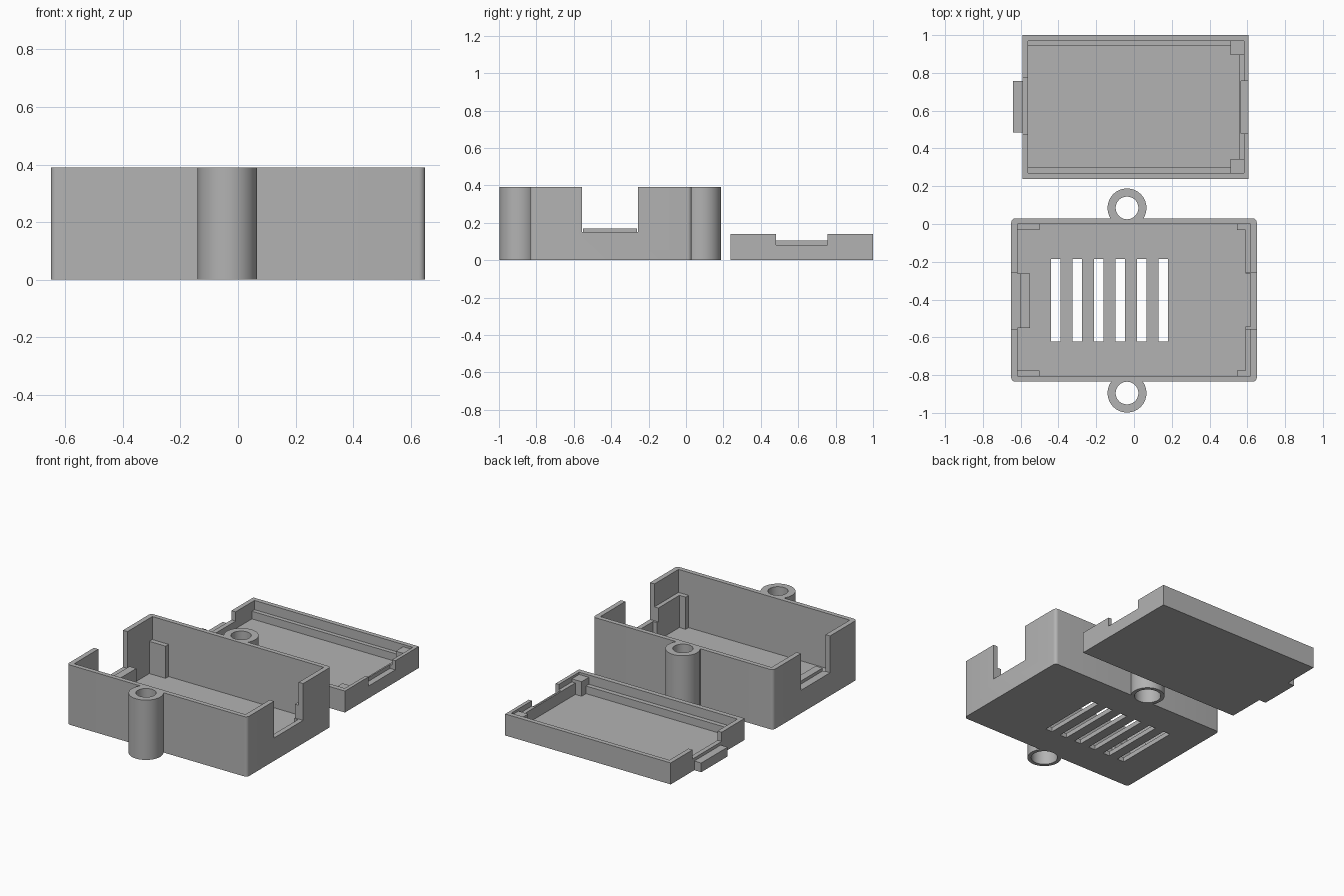
import bpy, bmesh

if "Cube" in bpy.data.objects:
    bpy.data.objects.remove(bpy.data.objects["Cube"], do_unlink=True)

grey = bpy.data.materials.new("plain_grey")
grey.use_nodes = True
COLOUR = (0.45, 0.45, 0.45, 1)
grey.diffuse_color = COLOUR
grey.node_tree.nodes["Principled BSDF"].inputs["Base Color"].default_value = COLOUR


def make(name, bm):
    mesh = bpy.data.meshes.new(name)
    bm.to_mesh(mesh)
    bm.free()
    mesh.materials.append(grey)
    ob = bpy.data.objects.new(name, mesh)
    bpy.context.collection.objects.link(ob)
    return ob


def box(name, x, y, z, round_corners=0):
    bm = bmesh.new()
    bmesh.ops.create_cube(bm, size=1)
    for v in bm.verts:
        v.co = [lim[0] if c < 0 else lim[1] for c, lim in zip(v.co, (x, y, z))]
    if round_corners:
        upright = [e for e in bm.edges if abs(e.verts[0].co.z - e.verts[1].co.z) > 0.01]
        bmesh.ops.bevel(bm, geom=upright, offset=round_corners, segments=6,
                        profile=0.5, affect='EDGES')
    return make(name, bm)


def cylinder(name, x, y, radius, z):
    bm = bmesh.new()
    bmesh.ops.create_cone(bm, cap_ends=True, segments=64, radius1=radius,
                          radius2=radius, depth=z[1] - z[0])
    bmesh.ops.translate(bm, verts=bm.verts, vec=(x, y, (z[0] + z[1]) / 2))
    return make(name, bm)


def combine(target, tool, operation):
    mod = target.modifiers.new(operation.lower(), 'BOOLEAN')
    mod.operation = operation
    mod.solver = 'EXACT'
    mod.object = tool
    bpy.context.view_layer.objects.active = target
    bpy.ops.object.modifier_apply(modifier=mod.name)
    bpy.data.objects.remove(tool, do_unlink=True)


def cut(target, tool):
    combine(target, tool, 'DIFFERENCE')


def add(target, tool):
    combine(target, tool, 'UNION')


def finish(ob):
    bpy.ops.object.select_all(action='DESELECT')
    ob.select_set(True)
    bpy.context.view_layer.objects.active = ob
    bpy.ops.object.shade_smooth_by_angle(angle=0.5)


# Case: rounded shell with a screw tube on the front and back
H, FLOOR, MID = 0.39, 0.03, -0.403
TUBE_X, TUBE_YS = -0.037, (0.085, -0.895)
case = box("case", (-0.65, 0.65), (-0.835, 0.03), (0, H), 0.022)
for y in TUBE_YS:
    add(case, cylinder("tube", TUBE_X, y, 0.103, (0, H)))
cut(case, box("cavity", (-0.618, 0.618), (-0.805, 0), (FLOOR, 1)))
for y in TUBE_YS:
    cut(case, cylinder("screw_hole", TUBE_X, y, 0.06, (-0.1, 0.5)))
    cut(case, cylinder("screw_head", TUBE_X, y, 0.08, (-0.1, 0.15)))

# Case: corner posts, mirrored front to back
for s in (-1, 1):
    def span(a, b):
        return sorted((MID + s * a, MID + s * b))
    add(case, box("left_post", (-0.63, -0.5), span(0.372, 0.41), (0.02, 0.24)))
    add(case, box("right_rail", (0.59, 0.63), span(0.14, 0.41), (0.02, 0.24)))
    add(case, box("right_post", (0.545, 0.63), span(0.372, 0.41), (0.02, 0.24)))

# Case: connector openings, stepped support and vent slots
cut(case, box("openings", (-1, 1), (-0.557, -0.257), (0.15, 1)))
add(case, box("support", (-0.63, -0.55), (-0.55, -0.262), (0.02, 0.15)))
add(case, box("support_lip", (-0.6, -0.55), (-0.55, -0.262), (0.02, 0.17)))
for i in range(6):
    x = -0.44 + i * 0.114
    cut(case, box("vent", (x, x + 0.05), (-0.622, -0.185), (-0.1, 0.1)))
finish(case)

# Lid: shallow tray with a stepped rim
lid = box("lid", (-0.59, 0.605), (0.238, 1), (0, 0.14))
cut(lid, box("rim_step", (-0.56, 0.582), (0.27, 0.97), (0.08, 1)))
add(lid, box("end_rail", (0.54, 0.59), (0.26, 0.98), (0.01, 0.105)))
cut(lid, box("tray", (-0.56, 0.557), (0.3, 0.943), (FLOOR, 1)))
for y in ((0.26, 0.345), (0.895, 0.98)):
    add(lid, box("lid_post", (0.512, 0.59), y, (0.01, 0.125)))

# Lid: connector openings and end tab
cut(lid, box("left_opening", (-1, -0.55), (0.475, 0.775), (0.08, 1)))
cut(lid, box("right_opening", (0.567, 1), (0.48, 0.757), (0.08, 1)))
add(lid, box("tab", (-0.64, -0.58), (0.485, 0.757), (0, 0.06)))
finish(lid)
